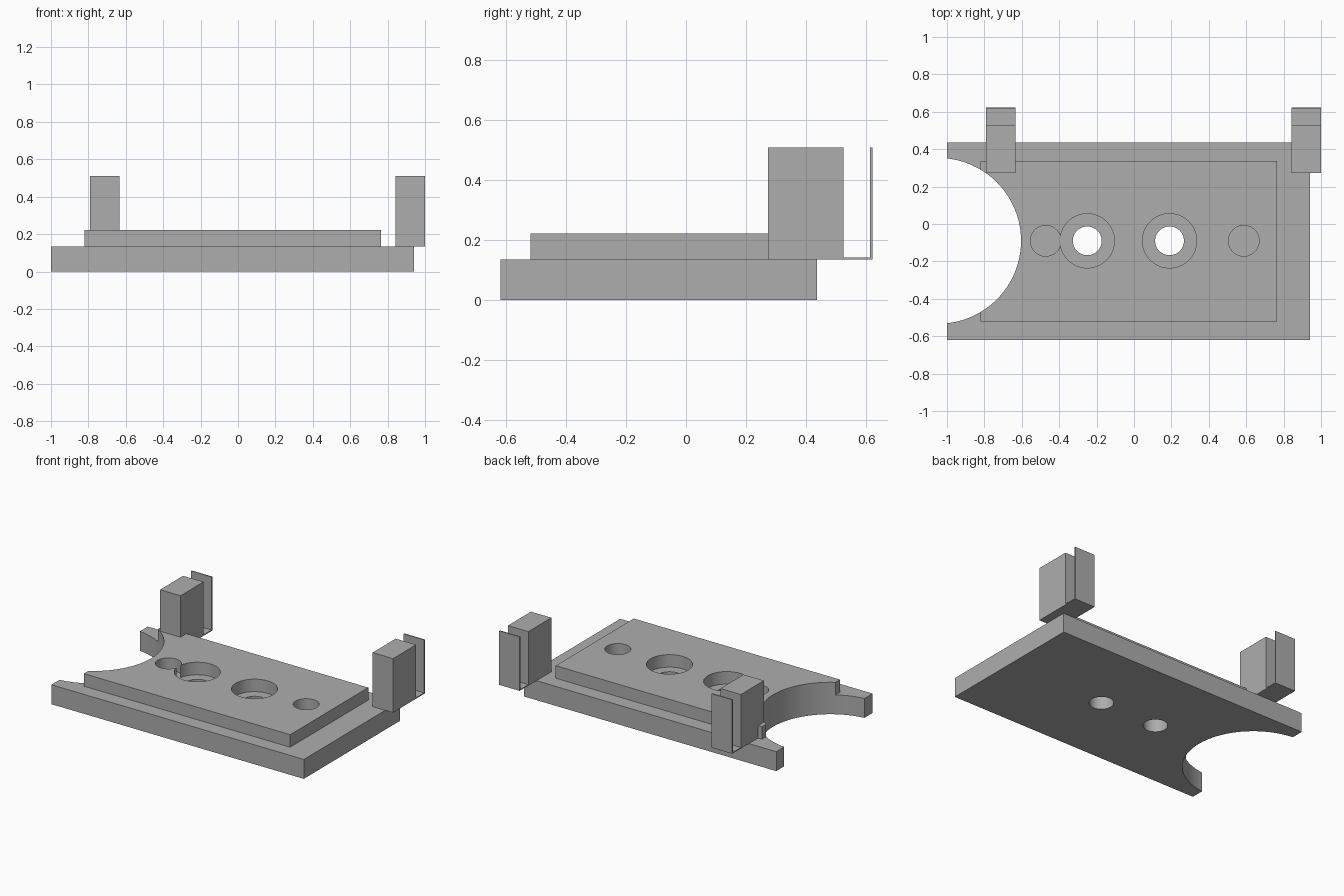
import bpy
import bmesh
from mathutils import Vector

old = bpy.data.objects.get("Cube")
if old:
    bpy.data.objects.remove(old, do_unlink=True)

grey = bpy.data.materials.new("plain grey")
grey.use_nodes = True
COLOUR = (0.42, 0.42, 0.42, 1)
grey.diffuse_color = COLOUR
grey.node_tree.nodes["Principled BSDF"].inputs["Base Color"].default_value = COLOUR


def box(name, low, high):
    """Box between two opposite corners."""
    low, high = Vector(low), Vector(high)
    bm = bmesh.new()
    bmesh.ops.create_cube(bm, size=1)
    for v in bm.verts:
        v.co = (low + high) / 2 + v.co * (high - low)
    mesh = bpy.data.meshes.new(name)
    bm.to_mesh(mesh)
    bm.free()
    mesh.materials.append(grey)
    obj = bpy.data.objects.new(name, mesh)
    bpy.context.collection.objects.link(obj)
    return obj


def drill(obj, x, radius, sides=64):
    """Cut a vertical round hole on the row of holes."""
    bpy.ops.mesh.primitive_cylinder_add(vertices=sides, radius=radius, depth=1,
                                        location=(x, HOLE_Y, 0.1))
    cutter = bpy.context.object
    cutter.name = "hole_cutter"
    cutter.hide_render = True
    cutter.data.materials.append(grey)
    mod = obj.modifiers.new("hole", 'BOOLEAN')
    mod.operation = 'DIFFERENCE'
    mod.solver = 'EXACT'
    mod.object = cutter
    bpy.context.view_layer.objects.active = obj
    bpy.ops.object.modifier_apply(modifier=mod.name)
    bpy.data.objects.remove(cutter, do_unlink=True)


HOLE_Y = -0.09
SCREW_X = (-0.25, 0.19)
BASE_TOP = 0.135

# Stepped slab: wide base and smaller raised plate
base = box("base_plate", (-1, -0.62, 0), (0.94, 0.437, BASE_TOP))
raised = box("raised_plate", (-0.82, -0.52, BASE_TOP), (0.765, 0.337, 0.222))

# Round bite out of the end, through both layers
for part in (base, raised):
    drill(part, -1.047, 0.443, 128)

# Screw holes in the base, wider counterbores and peg sockets above
for x in SCREW_X:
    drill(base, x, 0.077)
    drill(raised, x, 0.145)
for x in (-0.472, 0.587):
    drill(raised, x, 0.082)

# Clips: solid block, thin floor strip and thin back tab
parts = [base, raised]
for side, x in (("right", -0.79), ("left", 0.843)):
    x2 = x + 0.157
    parts += [
        box(side + "_clip_block", (x, 0.273, BASE_TOP), (x2, 0.526, 0.51)),
        box(side + "_clip_floor", (x, 0.526, BASE_TOP), (x2, 0.614, 0.142)),
        box(side + "_clip_tab", (x, 0.614, BASE_TOP), (x2, 0.622, 0.51)),
    ]

# Smooth round walls, keep corners sharp
bpy.ops.object.select_all(action='DESELECT')
for part in parts:
    part.select_set(True)
bpy.context.view_layer.objects.active = base
bpy.ops.object.shade_smooth_by_angle()
